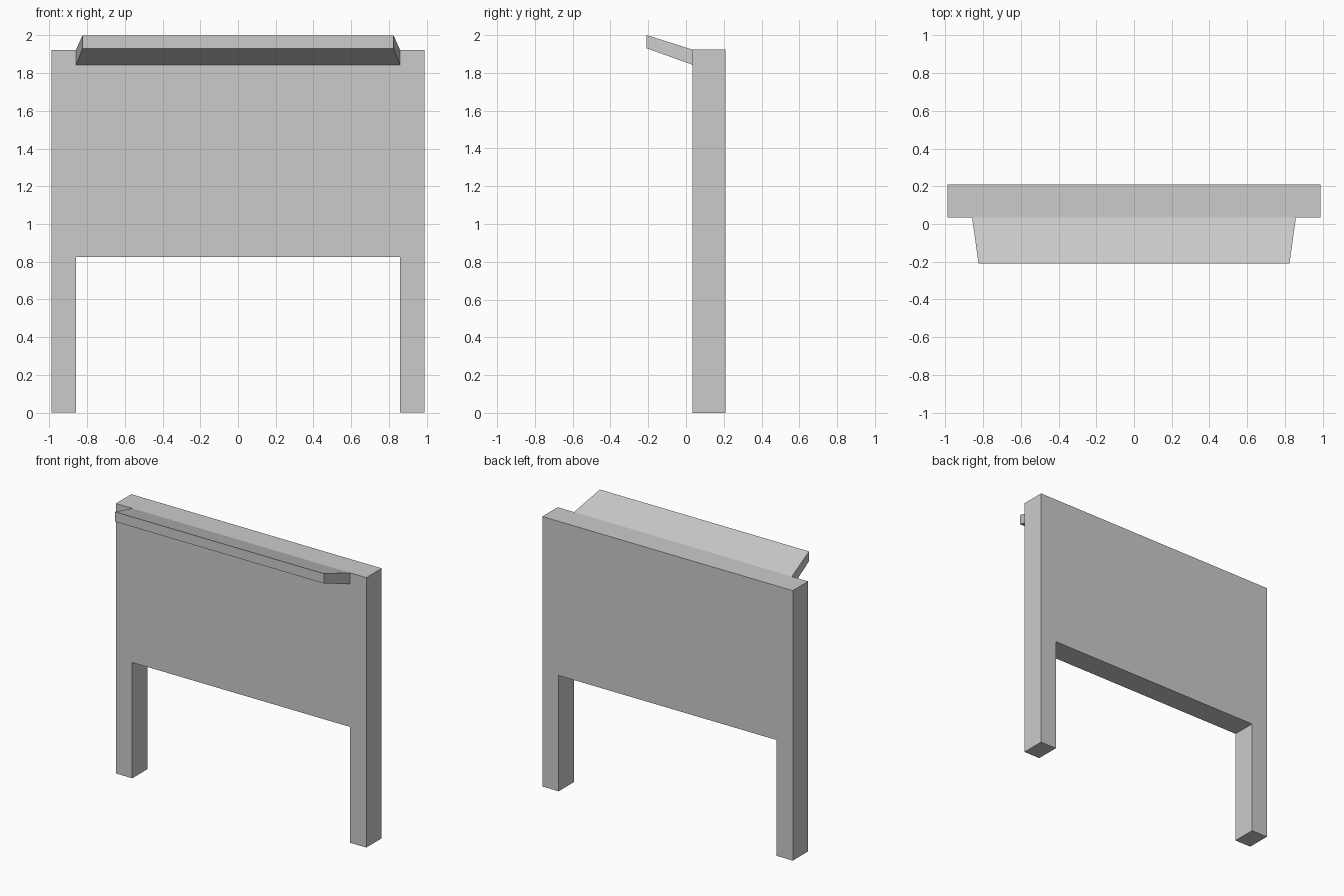
import bpy, bmesh

if "Cube" in bpy.data.objects:
    bpy.data.objects.remove(bpy.data.objects["Cube"])

FRONT, BACK = 0.035, 0.208
XS = [-0.987, -0.858, 0.858, 0.987]
ZS = [0.0, 0.825, 1.843, 1.923]

bm = bmesh.new()

# front of the board: a grid of cells with the gap between the legs left out
v = [[bm.verts.new((x, FRONT, z)) for x in XS] for z in ZS]
cells = {}
for r in range(3):
    for c in range(3):
        if (r, c) != (0, 1):
            cells[r, c] = bm.faces.new((v[r][c], v[r][c + 1], v[r + 1][c + 1], v[r + 1][c]))

# matching back, and walls along the outline
twin = {p: bm.verts.new((p.co.x, BACK, p.co.z)) for row in v for p in row}
rim = [e.verts[:] for e in bm.edges if e.is_boundary]
for f in cells.values():
    bm.faces.new([twin[p] for p in reversed(f.verts)])
for a, b in rim:
    bm.faces.new((a, b, twin[b], twin[a]))

# canopy: top middle cell pulled forward, raised and narrowed
base = cells[2, 1].verts[:]
bmesh.ops.delete(bm, geom=[cells[2, 1]], context='FACES_ONLY')
coords = [(-0.824, 1.93), (0.824, 1.93), (0.824, 2.0), (-0.824, 2.0)]
tip = [bm.verts.new((x, -0.208, z)) for x, z in coords]
bm.faces.new(tip)
for i in range(4):
    j = (i + 1) % 4
    bm.faces.new((base[i], base[j], tip[j], tip[i]))

# merge flat cells and orient outward
bmesh.ops.recalc_face_normals(bm, faces=bm.faces[:])
bmesh.ops.dissolve_limit(bm, angle_limit=0.01, verts=bm.verts[:], edges=bm.edges[:])

mesh = bpy.data.meshes.new("board_with_canopy")
bm.to_mesh(mesh)
bm.free()
bpy.context.collection.objects.link(bpy.data.objects.new("board_with_canopy", mesh))
